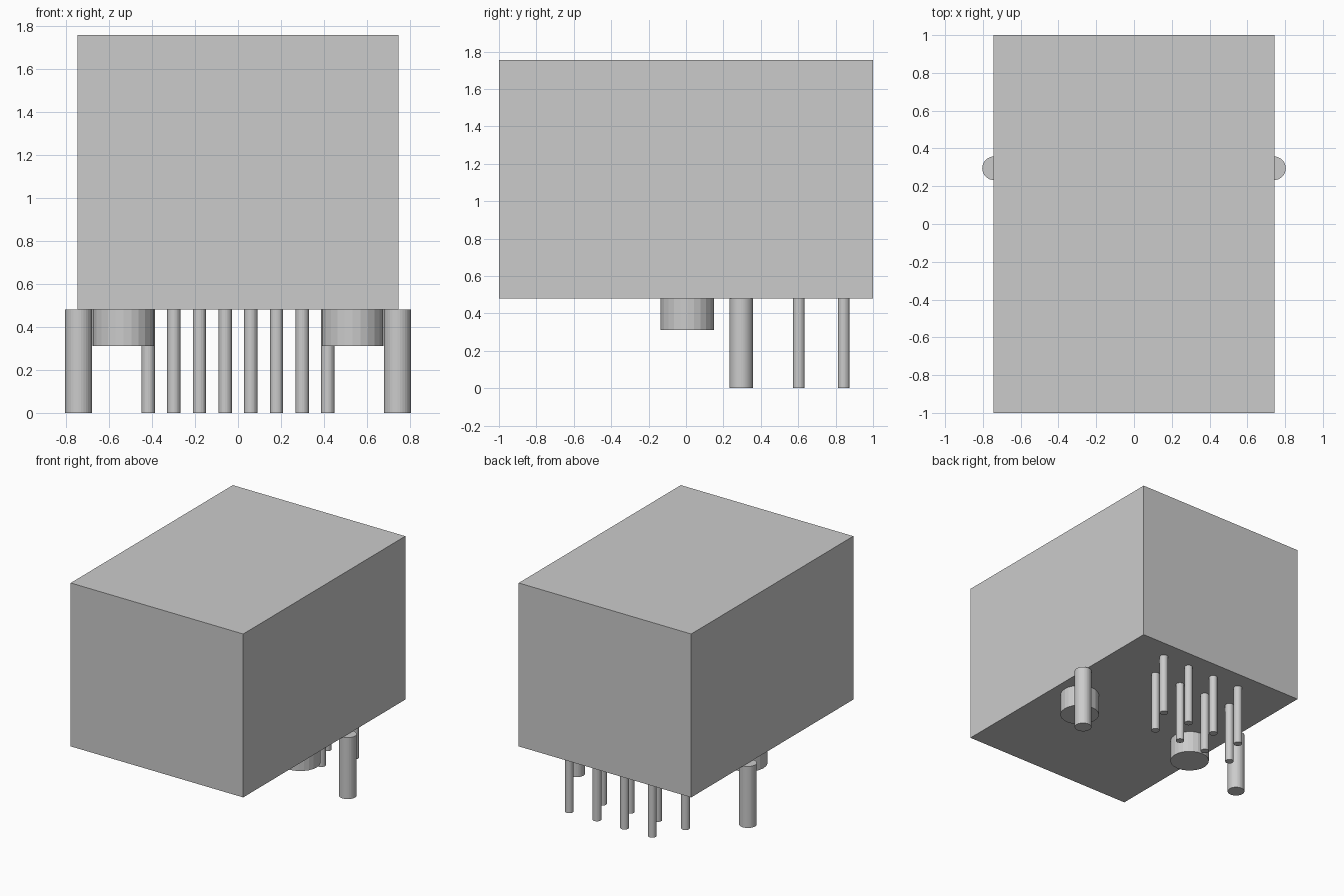
import bpy

# Remove the default cube
cube = bpy.data.objects.get("Cube")
if cube:
    bpy.data.objects.remove(cube, do_unlink=True)

# Single grey material
grey = bpy.data.materials.new("plain_grey")
grey.use_nodes = True
colour = (0.6, 0.6, 0.6, 1)
grey.diffuse_color = colour
grey.node_tree.nodes["Principled BSDF"].inputs["Base Color"].default_value = colour

BASE = 0.48    # underside of the housing
TOP = 1.756


def finish(name):
    obj = bpy.context.object
    obj.name = obj.data.name = name
    obj.data.materials.append(grey)
    return obj


def cylinder(name, x, y, radius, bottom, sides):
    """Vertical cylinder hanging from the underside of the housing."""
    bpy.ops.mesh.primitive_cylinder_add(
        vertices=sides, radius=radius, depth=BASE - bottom,
        location=(x, y, (BASE + bottom) / 2))
    return finish(name)


# Box housing
bpy.ops.mesh.primitive_cube_add(size=1, location=(0, 0, (BASE + TOP) / 2))
housing = finish("housing")
housing.scale = (1.49, 2, TOP - BASE)
bpy.ops.object.transform_apply(location=False, rotation=False, scale=True)

# Mirrored shield posts and locating pegs
for side, sign in (("left", 1), ("right", -1)):
    cylinder(f"shield_post_{side}", sign * 0.741, 0.295, 0.0625, 0, 32)
    cylinder(f"locating_peg_{side}", sign * 0.533, 0.007, 0.143, 0.311, 24)

# Eight contact pins, staggered in two rows
for i in range(8):
    row_y = 0.843 if i % 2 else 0.603
    cylinder(f"contact_pin_{i + 1}", (i - 3.5) * 0.1194, row_y, 0.031, 0, 24)
